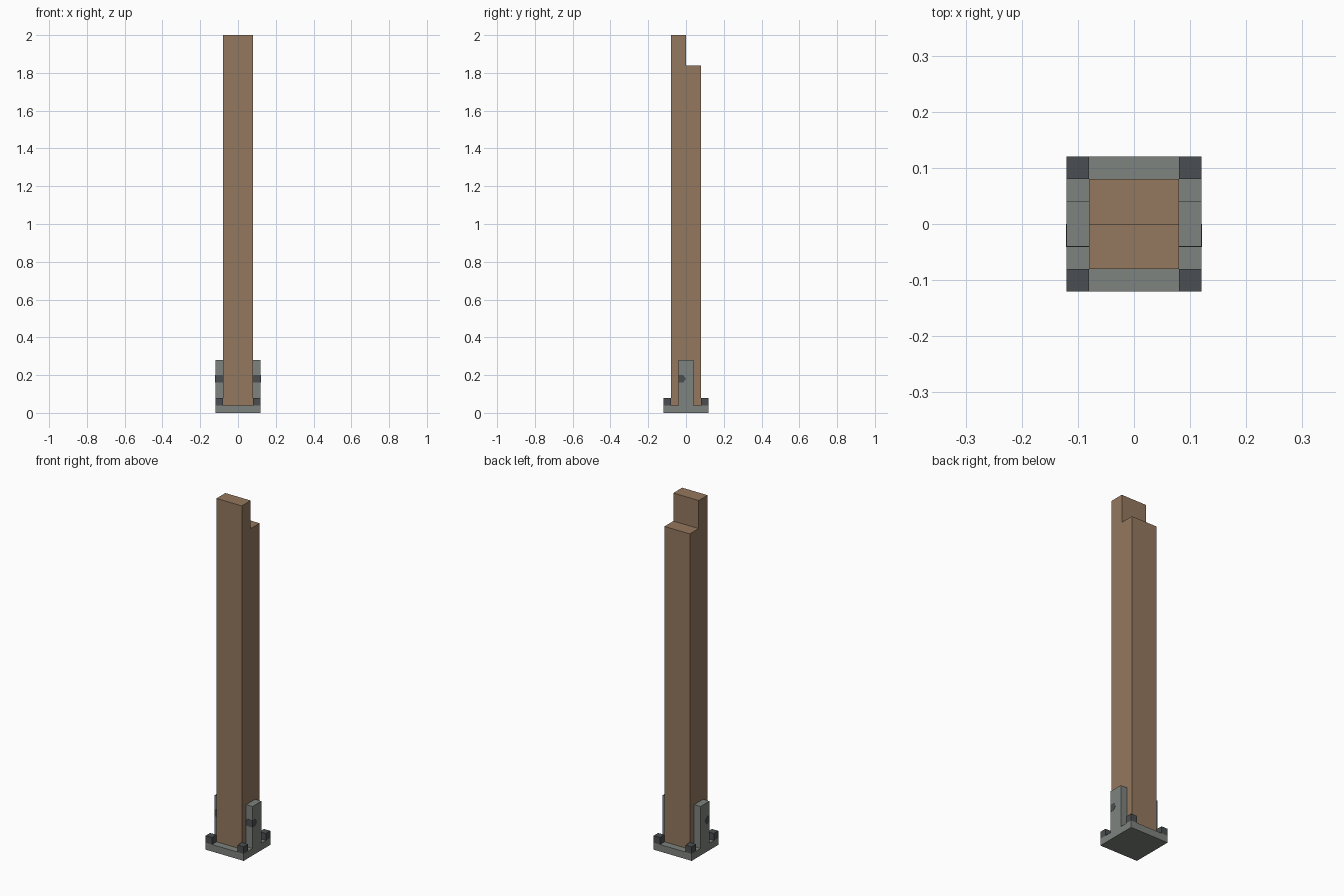
import bpy
import bmesh

default = bpy.data.objects.get("Cube")
if default:
    bpy.data.objects.remove(default, do_unlink=True)


def material(name, rgb):
    mat = bpy.data.materials.new(name)
    mat.use_nodes = True
    mat.diffuse_color = (*rgb, 1)
    mat.node_tree.nodes["Principled BSDF"].inputs["Base Color"].default_value = (*rgb, 1)
    return mat


wood = material("brown wood", (0.296, 0.188, 0.112))
steel = material("grey steel", (0.209, 0.227, 0.209))
iron = material("dark iron", (0.070, 0.078, 0.082))


def prism(name, profile, x0, x1, mat):
    """Extrude a (y, z) profile along x from x0 to x1."""
    bm = bmesh.new()
    face = bm.faces.new([bm.verts.new((x0, y, z)) for y, z in profile])
    extruded = bmesh.ops.extrude_face_region(bm, geom=[face])["geom"]
    verts = [v for v in extruded if isinstance(v, bmesh.types.BMVert)]
    bmesh.ops.translate(bm, verts=verts, vec=(x1 - x0, 0, 0))
    bmesh.ops.recalc_face_normals(bm, faces=bm.faces)
    mesh = bpy.data.meshes.new(name)
    bm.to_mesh(mesh)
    bm.free()
    mesh.materials.append(mat)
    obj = bpy.data.objects.new(name, mesh)
    bpy.context.collection.objects.link(obj)
    return obj


def rect(y0, y1, z0, z1):
    return [(y0, z0), (y1, z0), (y1, z1), (y0, z1)]


POST, BASE, FLOOR = 0.08, 0.12, 0.04

# Base plate and post with a half-lap notch at the back of its top
prism("base_plate", rect(-BASE, BASE, 0, FLOOR), -BASE, BASE, steel)
post_profile = [(-POST, FLOOR), (POST, FLOOR), (POST, 1.84), (0, 1.84), (0, 2), (-POST, 2)]
prism("post", post_profile, -POST, POST, wood)

# Side brackets, their flush bolts, and the corner anchor bolts
bolt_profile = [(-0.041, 0.16), (-0.015, 0.16), (0, 0.18), (-0.015, 0.2), (-0.041, 0.2)]
for side, sign in (("left", 1), ("right", -1)):
    inner, outer = sign * POST, sign * BASE
    prism(side + "_bracket", rect(-0.04, 0.04, FLOOR, 0.28), inner, outer, steel)
    prism(side + "_bracket_bolt", bolt_profile, inner, outer + sign * 0.001, iron)
    prism(side + "_front_anchor", rect(-BASE, -POST, FLOOR, 0.08), inner, outer, iron)
    prism(side + "_back_anchor", rect(POST, BASE, FLOOR, 0.08), inner, outer, iron)
